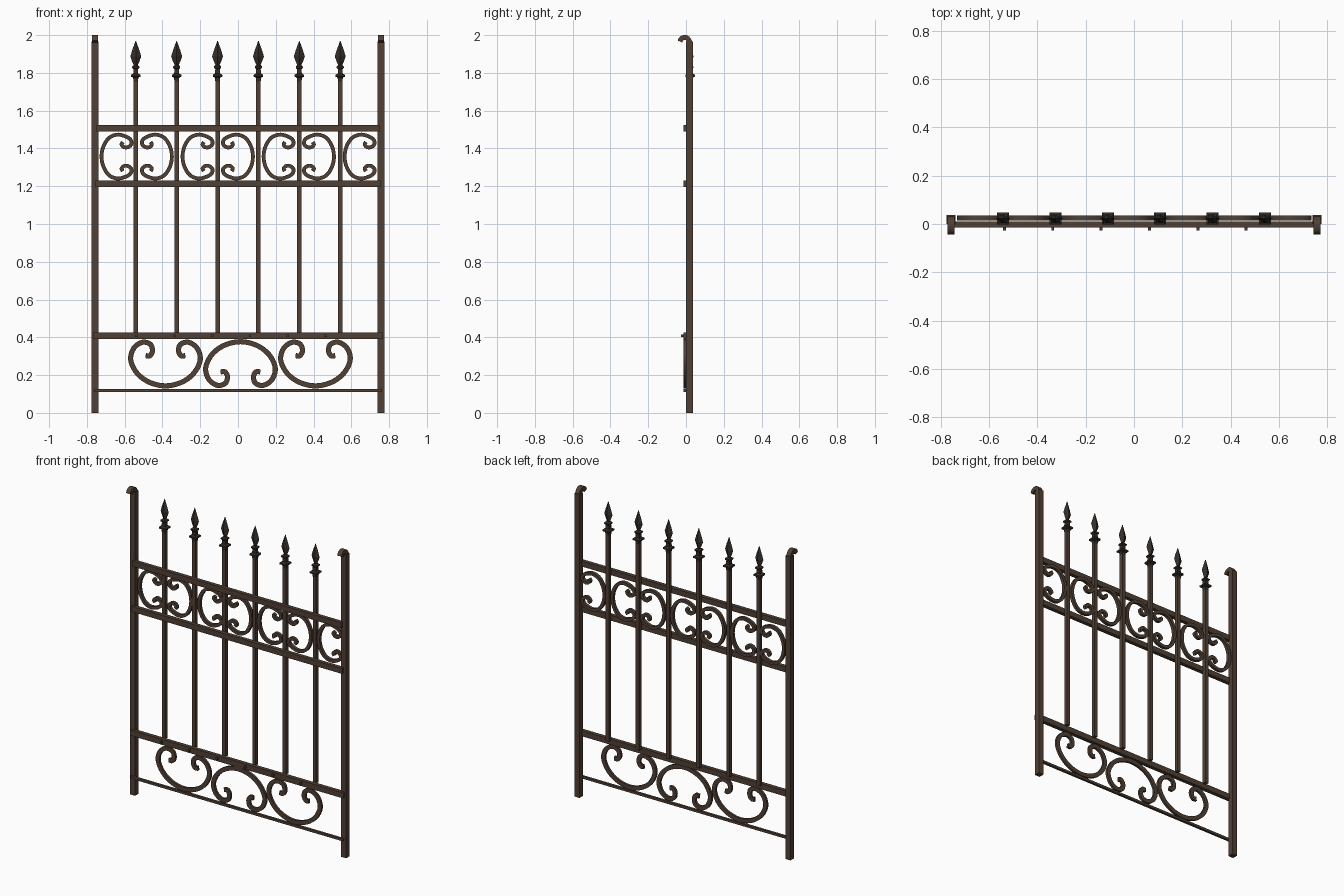
import bpy, bmesh, math
from mathutils import Vector

if "Cube" in bpy.data.objects:
    bpy.data.objects.remove(bpy.data.objects["Cube"])


def material(name, rgb):
    m = bpy.data.materials.new(name)
    m.diffuse_color = (*rgb, 1)
    m.use_nodes = True
    m.node_tree.nodes["Principled BSDF"].inputs["Base Color"].default_value = m.diffuse_color
    return m


BROWN = material("brown iron", (0.08, 0.052, 0.036))
DARK = material("dark iron", (0.035, 0.028, 0.023))


def finish(name, bm, mat, smooth=False):
    bmesh.ops.recalc_face_normals(bm, faces=bm.faces)
    me = bpy.data.meshes.new(name)
    bm.to_mesh(me)
    bm.free()
    me.materials.append(mat)
    ob = bpy.data.objects.new(name, me)
    bpy.context.collection.objects.link(ob)
    if smooth:
        bpy.ops.object.select_all(action='DESELECT')
        ob.select_set(True)
        bpy.context.view_layer.objects.active = ob
        bpy.ops.object.shade_smooth_by_angle(angle=math.radians(35))
    return ob


def box(name, lo, hi, mat=BROWN):
    bm = bmesh.new()
    bmesh.ops.create_cube(bm, size=1)
    lo, hi = Vector(lo), Vector(hi)
    for v in bm.verts:
        v.co = Vector([(lo[i] + hi[i]) / 2 + v.co[i] * (hi[i] - lo[i]) for i in range(3)])
    return finish(name, bm, mat)


def spline(pts, n=5):
    """Catmull-Rom curve through 2D points."""
    p = [Vector(q) for q in pts]
    p = [2 * p[0] - p[1]] + p + [2 * p[-1] - p[-2]]
    out = []
    for i in range(1, len(p) - 2):
        a, b, c, d = p[i - 1:i + 3]
        for k in range(n):
            t = k / n
            out.append(0.5 * (2 * b + (c - a) * t + (2 * a - 5 * b + 4 * c - d) * t * t
                              + (3 * b - a - 3 * c + d) * t ** 3))
    return out + [p[-2]]


def bar(name, pts, thick, depth, place):
    """Flat bar swept along a planar path; place(a, b, d) gives the 3D point."""
    path = spline(pts)
    bm = bmesh.new()
    rings = []
    for i, q in enumerate(path):
        t = (path[min(i + 1, len(path) - 1)] - path[max(i - 1, 0)]).normalized()
        n = Vector((-t.y, t.x)) * thick / 2
        rings.append([bm.verts.new(place(*(q + n * s), d * depth / 2))
                      for s, d in ((1, 1), (1, -1), (-1, -1), (-1, 1))])
    for r, s in zip(rings, rings[1:]):
        for j in range(4):
            bm.faces.new((r[j], r[j - 1], s[j - 1], s[j]))
    bm.faces.new(rings[0])
    bm.faces.new(rings[-1])
    return finish(name, bm, BROWN, True)


# Posts with forward-curling tops
HOOK = [(0.021, 1.945), (0.018, 1.967), (0.006, 1.984), (-0.010, 1.987), (-0.025, 1.981), (-0.032, 1.966)]
for s, side in ((-1, "left"), (1, "right")):
    x = s * 0.757
    box(f"{side}_post", (x - 0.0185, 0, 0), (x + 0.0185, 0.037, 1.965))
    bar(f"{side}_post_curl", HOOK, 0.026, 0.03, lambda a, b, d, x=x: (x + d, a, b))

# Horizontal rails
for name, z0, z1, hx in (("top_rail", 1.49, 1.525, 0.75), ("middle_rail", 1.195, 1.23, 0.755),
                         ("lower_rail", 0.39, 0.426, 0.765), ("bottom_rod", 0.111, 0.126, 0.762)):
    box(name, (-hx, -0.014, z0), (hx, 0.011 if z1 > 0.2 else 0.002, z1))

# Rivets on the lower rail
for i in range(6):
    x = -0.536 + 0.2 * i
    box("rivet", (x - 0.006, -0.026, 0.402), (x + 0.006, -0.012, 0.416))


# Pickets with spear finials: (z, half width, half depth, corner-on)
SPEAR = [(1.755, .012, .012), (1.775, .014, .014), (1.78, .025, .025), (1.79, .025, .025),
         (1.797, .013, .013), (1.82, .012, .012), (1.826, .019, .017), (1.834, .019, .017),
         (1.842, .011, .009), (1.862, .02, .014), (1.887, .029, .017), (1.92, .019, .012),
         (1.97, .001, .001)]
for i in range(6):
    x, y = (i - 2.5) * 0.2165, 0.022
    box("picket", (x - 0.012, y - 0.012, 0.42), (x + 0.012, y + 0.012, 1.76))
    bm = bmesh.new()
    rings = []
    for z, w, d in SPEAR:
        # square collars below, diamond blade above
        cs = ((1, 1), (-1, 1), (-1, -1), (1, -1)) if z < 1.84 else ((1, 0), (0, 1), (-1, 0), (0, -1))
        rings.append([bm.verts.new((x + a * w, y + b * d, z)) for a, b in cs])
    for r, s in zip(rings, rings[1:]):
        for j in range(4):
            bm.faces.new((r[j - 1], r[j], s[j], s[j - 1]))
    bm.faces.new(rings[0])
    bm.faces.new(rings[-1])
    finish("spear_finial", bm, DARK)

# Upper frieze: seven C scrolls, alternating direction
half = [(-.069, .053), (-.040, .098), (.003, .116), (.045, .108), (.074, .09),
        (.079, .066), (.061, .05), (.04, .05), (.027, .064), (.034, .077)]
C = [(a, -b) for a, b in reversed(half)] + [(-.079, 0)] + half
for k in range(-3, 4):
    m = 1 if k % 2 else -1
    bar("upper_scroll", C, 0.02, 0.02,
        lambda a, b, d, k=k, m=m: (k * 0.2145 + m * a, 0.025 + d, 1.357 + b))

# Lower panel: three larger scrolls, the middle one inverted
half = [(.085, -.098), (.15, -.05), (.184, .02), (.168, .082), (.122, .114),
        (.08, .103), (.069, .069), (.082, .043), (.105, .043)]
U = [(-a, b) for a, b in reversed(half)] + [(0, -.117)] + half
for x, m in ((-0.384, 1), (0.013, -1), (0.41, 1)):
    bar("lower_scroll", U, 0.027, 0.015,
        lambda a, b, d, x=x, m=m: (x + a, -0.006 + d, 0.26 + m * b))
